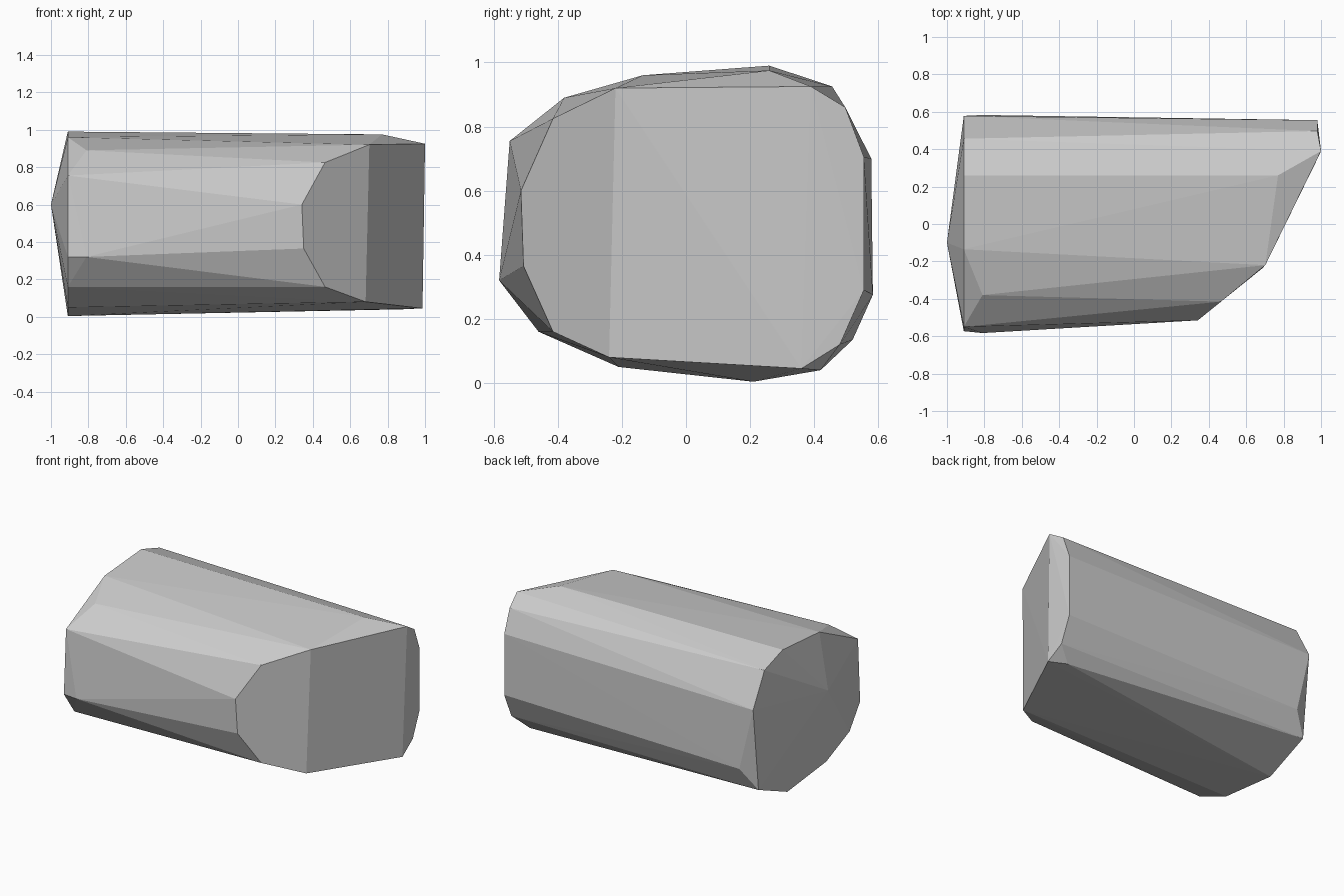
import bpy
import bmesh
from mathutils import Vector

default_cube = bpy.data.objects.get("Cube")
if default_cube:
    bpy.data.objects.remove(default_cube, do_unlink=True)


def make_material(name, value):
    """Create one plain flat material."""
    material = bpy.data.materials.new(name)
    material.use_nodes = True
    colour = (value, value, value, 1)
    material.diffuse_color = colour
    material.node_tree.nodes["Principled BSDF"].inputs["Base Color"].default_value = colour
    return material


def slanted_end(profile_y):
    """Length of the block at a given depth: two slanted planes, then a flat strip."""
    steep_plane = .98 + 1.24 * profile_y
    shallow_plane = .81 + .49 * profile_y
    return min(steep_plane, shallow_plane, 1)


def make_hull(name, points, material):
    """Wrap the section points in one faceted convex solid."""
    mesh = bpy.data.meshes.new(name)
    builder = bmesh.new()
    for point in points:
        builder.verts.new(Vector(point))
    hull = bmesh.ops.convex_hull(builder, input=builder.verts)
    unused = set(hull["geom_interior"]) | set(hull["geom_unused"])
    loose = [item for item in unused
             if isinstance(item, bmesh.types.BMVert) and not item.link_faces]
    bmesh.ops.delete(builder, geom=loose, context="VERTS")
    bmesh.ops.recalc_face_normals(builder, faces=builder.faces)
    builder.to_mesh(mesh)
    builder.free()
    mesh.materials.append(material)
    block = bpy.data.objects.new(name, mesh)
    bpy.context.collection.objects.link(block)
    return block


# Blunt end section, as depth and height pairs
blunt_section = [
    (-.55, .755), (-.573, .32), (-.46, .16), (-.21, .05), (.21, .004), (.52, .135),
    (.578, .7), (.456, .925), (.26, .99), (-.135, .96),
]
blunt_x = -.91
points = [(blunt_x, y, z) for y, z in blunt_section]

# Cut end section, its length following the slanted planes
cut_section = [
    (-.515, .6), (-.507, .365), (-.415, .16), (-.24, .08), (.36, .045),
    (.39, .925), (-.22, .92), (-.415, .825),
]
points += [(slanted_end(y), y, z) for y, z in cut_section]

# Narrow flat strip beside the cut
strip_section = [(.48, .12), (.555, .29), (.555, .705), (.497, .86)]
strip_x = .98
points += [(strip_x, y, z) for y, z in strip_section]

# Chipped corners set in from the blunt end
chip_section = [(-.38, .89), (-.583, .32), (.583, .275)]
chip_x = -.81
points += [(chip_x, y, z) for y, z in chip_section]

# Shallow peak of the blunt end and corners short of the cut end
blunt_peak = (-1, -.1, .6)
upper_corner = (.77, .26, .975)
lower_corner = (.88, .42, .04)
points += [blunt_peak, upper_corner, lower_corner]

stone_grey = make_material("stone grey", .6)
make_hull("stone_block", points, stone_grey)
